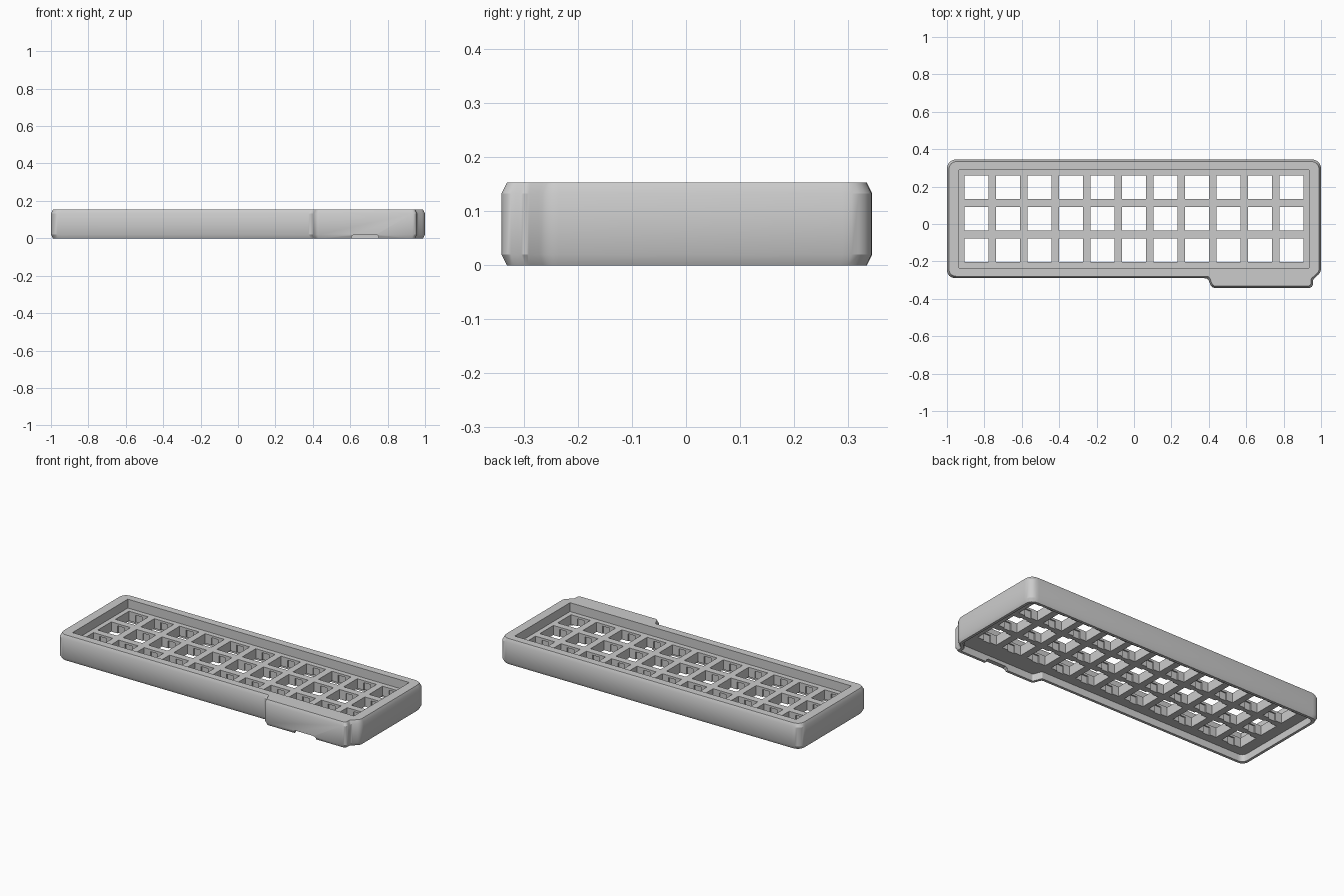
import bpy
import bmesh
from mathutils import Vector

cube = bpy.data.objects.get("Cube")
if cube:
    bpy.data.objects.remove(cube, do_unlink=True)

HEIGHT, PLATE_TOP, PLATE_BOTTOM = 0.153, 0.1, 0.042
PITCH, HOLE = 0.1685, 0.128
COLUMNS, ROWS, ROW_MID = 11, 3, 0.028

grey = bpy.data.materials.new("grey plastic")
grey.use_nodes = True
grey.diffuse_color = (0.6, 0.6, 0.6, 1)
grey.node_tree.nodes["Principled BSDF"].inputs["Base Color"].default_value = grey.diffuse_color

# Case outline: corner x, y and rounding distance, with a pod at the front
CORNERS = [(-1, -0.29, 0.05), (0.395, -0.29, 0.018), (0.415, -0.342, 0.022),
           (0.957, -0.342, 0.026), (0.957, -0.297, 0.012), (1, -0.258, 0.022),
           (1, 0.345, 0.055), (-1, 0.345, 0.055)]


def outline(inset):
    """Rounded case outline, moved inwards by inset."""
    points = []
    count = len(CORNERS)
    base = [Vector(c[:2]) for c in CORNERS]
    for i, p in enumerate(base):
        before = (p - base[i - 1]).normalized()
        after = (base[(i + 1) % count] - p).normalized()
        normals = [Vector((-d.y, d.x)) for d in (before, after)]
        miter = (normals[0] + normals[1]) / (1 + normals[0].dot(normals[1]))
        q = p + miter * inset
        r = max(CORNERS[i][2] - inset / 2, 0.005)
        a, b = q - before * r, q + after * r
        for k in range(7):
            t = k / 6
            points.append(a * (1 - t) ** 2 + q * 2 * t * (1 - t) + b * t * t)
    return points


def loft(name, rings):
    """Closed solid through rings of (points, z)."""
    bm = bmesh.new()
    loops = [[bm.verts.new((p[0], p[1], z)) for p in pts] for pts, z in rings]
    for low, high in zip(loops, loops[1:]):
        for i in range(len(low)):
            j = (i + 1) % len(low)
            bm.faces.new((low[i], low[j], high[j], high[i]))
    bm.faces.new(loops[0][::-1])
    bm.faces.new(loops[-1])
    return finish(name, bm)


def finish(name, bm):
    bmesh.ops.recalc_face_normals(bm, faces=bm.faces)
    mesh = bpy.data.meshes.new(name)
    bm.to_mesh(mesh)
    bm.free()
    mesh.materials.append(grey)
    obj = bpy.data.objects.new(name, mesh)
    bpy.context.collection.objects.link(obj)
    return obj


def boxes(name, centres, size):
    bm = bmesh.new()
    for centre in centres:
        verts = bmesh.ops.create_cube(bm, size=1)["verts"]
        bmesh.ops.scale(bm, vec=size, verts=verts)
        bmesh.ops.translate(bm, vec=centre, verts=verts)
    return finish(name, bm)


def cut(target, cutter):
    """Subtract the cutter and discard it."""
    cutter.hide_render = True
    mod = target.modifiers.new(cutter.name, "BOOLEAN")
    mod.operation = "DIFFERENCE"
    mod.solver = "EXACT"
    mod.object = cutter
    bpy.context.view_layer.objects.active = target
    bpy.ops.object.modifier_apply(modifier=mod.name)
    bpy.data.objects.remove(cutter, do_unlink=True)


# Case body with steep chamfers at top and bottom
case = loft("keyboard_case", [(outline(0.01), 0), (outline(0), 0.02),
                              (outline(0), HEIGHT - 0.02), (outline(0.01), HEIGHT)])

# Recess over the key plate, and the hollow for the bottom cover
cut(case, boxes("key_recess", [(0, 0.0275, PLATE_TOP + 0.1)], (1.87, 0.525, 0.2)))
hollow = outline(0.026)
cut(case, loft("cover_hollow", [(hollow, -0.05), (hollow, PLATE_BOTTOM)]))

# Switch holes, with clip notches below the plate surface
grid = [((c - (COLUMNS - 1) / 2) * PITCH, ROW_MID + (r - 1) * PITCH)
        for c in range(COLUMNS) for r in range(ROWS)]
cut(case, boxes("switch_holes", [(x, y, 0.07) for x, y in grid], (HOLE, HOLE, 0.12)))
cut(case, boxes("clip_notches", [(x, y, PLATE_TOP - 0.063) for x, y in grid],
                (0.045, HOLE + 0.016, 0.1)))

# Cable slot under the front pod
slot = [[(0.68 + sx * w, y) for sx, y in ((-1, -0.4), (1, -0.4), (1, -0.29), (-1, -0.29))]
        for w in (0.072, 0.06)]
cut(case, loft("cable_slot", [(slot[0], -0.02), (slot[0], 0.012), (slot[1], 0.021)]))

bpy.ops.object.select_all(action="DESELECT")
case.select_set(True)
bpy.context.view_layer.objects.active = case
bpy.ops.object.shade_smooth_by_angle(angle=0.5)
